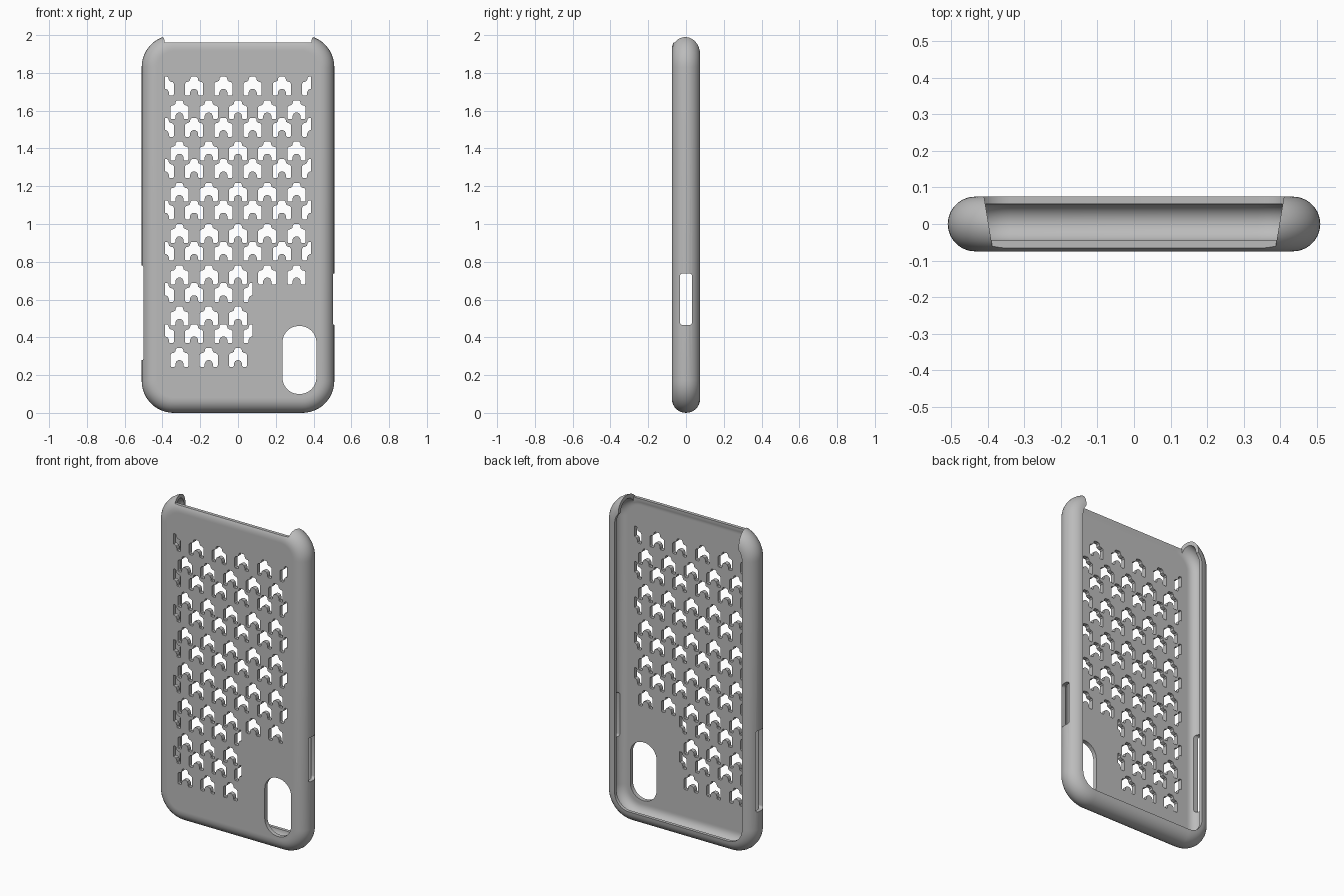
import bpy, bmesh
from math import sin, cos, pi

cube = bpy.data.objects.get("Cube")
if cube:
    bpy.data.objects.remove(cube, do_unlink=True)

HALF_W, HALF_H, CORNER, EDGE = 0.51, 1.0, 0.17, 0.075


def rounded_rect(hw, hh, r, cx=0, cz=0, seg=12):
    """Outline of a rounded rectangle as (u, v) points."""
    pts = []
    for k, (sx, sz) in enumerate([(1, 1), (-1, 1), (-1, -1), (1, -1)]):
        for i in range(seg + 1):
            a = (k + i / seg) * pi / 2
            pts.append((cx + sx * (hw - r) + r * cos(a), cz + sz * (hh - r) + r * sin(a)))
    return pts


def prism(bm, pts, offset):
    """Extrude a closed polygon of 3D points along an offset."""
    face = bm.faces.new([bm.verts.new(p) for p in pts])
    new = bmesh.ops.extrude_face_region(bm, geom=[face])["geom"]
    bmesh.ops.translate(bm, verts=[v for v in new if isinstance(v, bmesh.types.BMVert)], vec=offset)


def make_object(name, bm):
    bmesh.ops.recalc_face_normals(bm, faces=bm.faces[:])
    mesh = bpy.data.meshes.new(name)
    bm.to_mesh(mesh)
    bm.free()
    obj = bpy.data.objects.new(name, mesh)
    bpy.context.collection.objects.link(obj)
    return obj


# Shell: C-shaped edge section (inset, depth) swept round the outline
STEPS = 14
section = [(EDGE + 0.008, -EDGE)]
section += [(EDGE * (1 - sin(pi * i / STEPS)), -EDGE * cos(pi * i / STEPS)) for i in range(STEPS + 1)]
section += [(EDGE - 0.052 * sin(pi * i / STEPS), 0.003 + 0.052 * cos(pi * i / STEPS)) for i in range(STEPS + 1)]
section += [(EDGE + 0.008, -0.049)]

bm = bmesh.new()
rings = []
for inset, y in section:
    outline = rounded_rect(HALF_W - inset, HALF_H - inset, CORNER - inset, 0, HALF_H)
    rings.append([bm.verts.new((x, y, z)) for x, z in outline])
for a, b in zip(rings, rings[1:]):
    for i in range(len(a)):
        j = (i + 1) % len(a)
        bm.faces.new((a[i], a[j], b[j], b[i]))
bm.faces.new(rings[0])
bm.faces.new(rings[-1])
case = make_object("phone_case", bm)

# Cutter: all openings in one helper mesh
bm = bmesh.new()


def plate_hole(pts):
    prism(bm, [(x, -0.1, z) for x, z in pts], (0, 0.075, 0))


# Right half of the arched hole shape, top to bottom
half = [(0.012, 0.05), (0.019, 0.044), (0.022, 0.03), (0.03, 0.024), (0.042, 0.021),
        (0.048, 0.013), (0.048, -0.044), (0.044, -0.05), (0.026, -0.05),
        (0.022, -0.045), (0.022, -0.034), (0.016, -0.021), (0.006, -0.015)]
mirrored = [(-x, z) for x, z in reversed(half)]
PITCH, ROW = 0.155, 0.2185


def pattern_hole(cx, cz, side=0):
    if side:
        shape = [(0, 0.05)] + half + [(0, -0.015)]
        shape = [(side * x, z) for x, z in shape]
    else:
        shape = half + mirrored
    plate_hole([(cx + x, cz + z) for x, z in shape])


# Perforated rows; the lowest two pairs stop short of the camera opening
for row in range(7):
    za, zb = 1.73 - ROW * row, 1.605 - ROW * row
    short = row >= 5
    pattern_hole(-2.5 * PITCH, za, 1)
    for k in (-1.5, -0.5) if short else (-1.5, -0.5, 0.5, 1.5):
        pattern_hole(k * PITCH, za)
    pattern_hole((0.5 if short else 2.5) * PITCH, za, -1)
    for k in range(-2, 1 if short else 3):
        pattern_hole(k * PITCH, zb)

# Camera opening
plate_hole(rounded_rect(0.09, 0.18, 0.088, 0.325, 0.28))

# Side slots: (start x, half depth, half height, centre z)
for x0, hy, hz, cz in ((0.43, 0.032, 0.137, 0.602), (-0.58, 0.037, 0.25, 0.53)):
    prism(bm, [(x0, y, z) for y, z in rounded_rect(hy, hz, 0.015, 0, cz, 5)], (0.15, 0, 0))

# Open top: an L-shaped block flaring towards the back
ell = [(-0.1, 1.96), (-0.045, 1.96), (-0.045, 1.87), (0.1, 1.87), (0.1, 2.1), (-0.1, 2.1)]
ends = [[bm.verts.new((s * (0.398 + 0.167 * y), y, z)) for y, z in ell] for s in (-1, 1)]
for end in ends:
    bm.faces.new(end)
for i in range(len(ell)):
    j = (i + 1) % len(ell)
    bm.faces.new((ends[0][i], ends[0][j], ends[1][j], ends[1][i]))
cutter = make_object("openings_cutter", bm)
cutter.hide_render = True

# Cut the openings, then drop the helper
mod = case.modifiers.new("openings", "BOOLEAN")
mod.operation, mod.solver, mod.object = "DIFFERENCE", "EXACT", cutter
bpy.context.view_layer.objects.active = case
case.select_set(True)
cutter.select_set(False)
bpy.ops.object.modifier_apply(modifier=mod.name)
bpy.data.objects.remove(cutter, do_unlink=True)
bpy.ops.object.shade_smooth_by_angle(angle=pi / 6)

# Material
mat = bpy.data.materials.new("light_grey_plastic")
mat.use_nodes = True
colour = (0.5, 0.5, 0.5, 1)
mat.diffuse_color = colour
mat.node_tree.nodes["Principled BSDF"].inputs["Base Color"].default_value = colour
case.data.materials.clear()
case.data.materials.append(mat)
